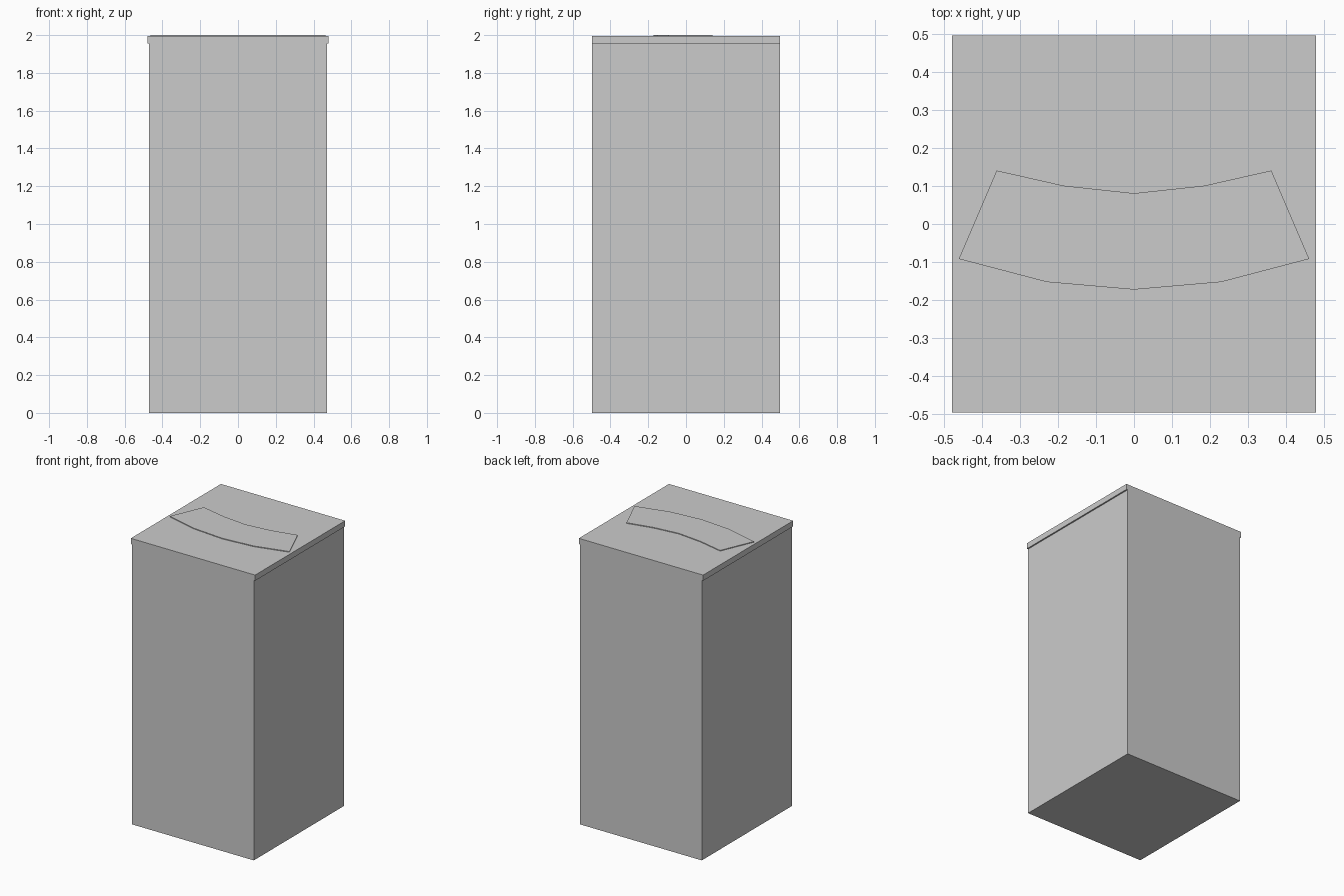
import bpy, bmesh
from mathutils import Vector

if "Cube" in bpy.data.objects:
    bpy.data.objects.remove(bpy.data.objects["Cube"])


def prism(name, points, direction):
    """Extrude a closed flat outline along a direction."""
    bm = bmesh.new()
    face = bm.faces.new([bm.verts.new(p) for p in points])
    res = bmesh.ops.extrude_face_region(bm, geom=[face])
    verts = [g for g in res["geom"] if isinstance(g, bmesh.types.BMVert)]
    bmesh.ops.translate(bm, verts=verts, vec=Vector(direction))
    bmesh.ops.recalc_face_normals(bm, faces=bm.faces)
    mesh = bpy.data.meshes.new(name)
    bm.to_mesh(mesh)
    bm.free()
    obj = bpy.data.objects.new(name, mesh)
    bpy.context.collection.objects.link(obj)
    return obj


BODY_X, LID_X, HALF_Y = 0.47, 0.48, 0.497
LIP_Z, LID_Z, TOP_Z = 1.955, 1.995, 2.0

# Tall cabinet with side lips at the top: one front profile run along y
right = [(BODY_X, 0), (BODY_X, LIP_Z), (LID_X, LIP_Z), (LID_X, LID_Z)]
outline = right + [(-x, z) for x, z in reversed(right)]
prism("cabinet", [(x, -HALF_Y, z) for x, z in outline], (0, 2 * HALF_Y, 0))

# Thin curved plate on the lid, mirrored about x = 0
half = [(0, -0.173), (0.23, -0.153), (0.462, -0.092),
        (0.362, 0.141), (0.185, 0.101), (0, 0.081)]
plate = half + [(-x, y) for x, y in reversed(half[1:-1])]
prism("curved_top_plate", [(x, y, LID_Z) for x, y in plate], (0, 0, TOP_Z - LID_Z))
